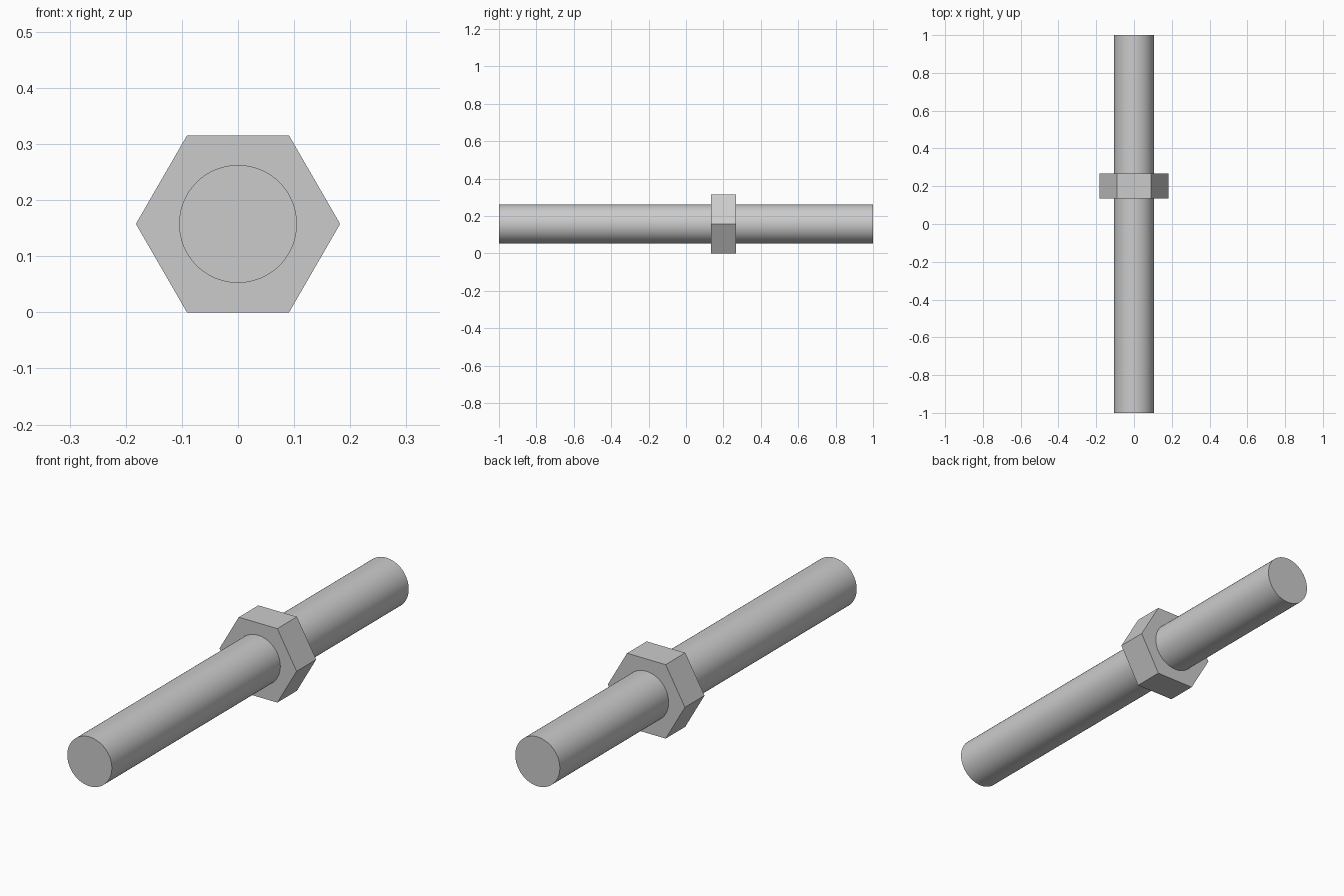
import bpy, bmesh
from math import pi, cos, sin, radians

if "Cube" in bpy.data.objects:
    bpy.data.objects.remove(bpy.data.objects["Cube"])

R_NUT = 0.182
Z = R_NUT * cos(pi / 6)   # axis height, hexagon rests on a flat


def prism(name, sides, radius, y0, y1):
    """Solid prism along y with a corner pointing to +x."""
    bm = bmesh.new()
    ring = [bm.verts.new((radius * cos(2 * pi * i / sides), y0,
                          Z + radius * sin(2 * pi * i / sides)))
            for i in range(sides)]
    face = bm.faces.new(ring)
    new = bmesh.ops.extrude_face_region(bm, geom=[face], use_keep_orig=True)["geom"]
    bmesh.ops.translate(bm, vec=(0, y1 - y0, 0),
                        verts=[g for g in new if isinstance(g, bmesh.types.BMVert)])
    bmesh.ops.recalc_face_normals(bm, faces=bm.faces[:])
    mesh = bpy.data.meshes.new(name)
    bm.to_mesh(mesh)
    bm.free()
    obj = bpy.data.objects.new(name, mesh)
    bpy.context.collection.objects.link(obj)
    return obj


# Round rod, smooth sides with sharp end rims
rod = prism("rod", 96, 0.105, -1, 1)
bpy.context.view_layer.objects.active = rod
rod.select_set(True)
bpy.ops.object.shade_smooth_by_angle(angle=radians(30))

# Flat-sided hexagonal nut
prism("hex_nut", 6, R_NUT, 0.135, 0.267)
